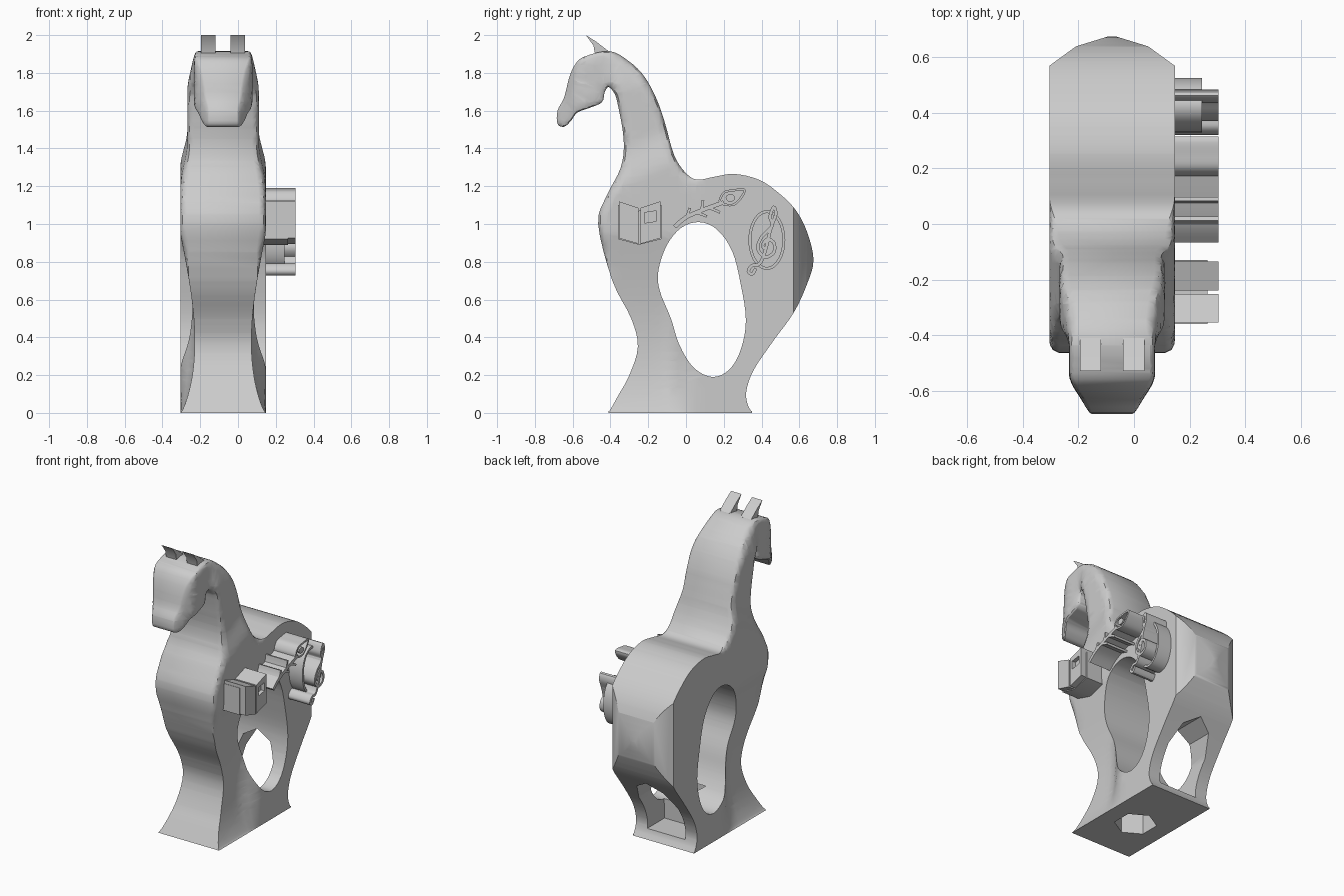
import bpy, bmesh, math
from mathutils import Vector
from mathutils.geometry import intersect_point_line

if "Cube" in bpy.data.objects:
    bpy.data.objects.remove(bpy.data.objects["Cube"])

CX = -0.079      # middle plane of the body
SIDE = 0.147     # flat side that carries the reliefs

stone = bpy.data.materials.new("plain grey")
stone.use_nodes = True
grey = (0.6, 0.6, 0.6, 1)
stone.diffuse_color = grey
stone.node_tree.nodes["Principled BSDF"].inputs["Base Color"].default_value = grey


def ramp(a, b, t):
    """Smooth step from 0 at a to 1 at b."""
    t = max(0, min(1, (t - a) / (b - a)))
    return t * t * (3 - 2 * t)


def spline(pts, steps=4, closed=False):
    """Smooth path through the points."""
    p = [Vector(q) for q in pts]
    n = len(p)
    pick = (lambda i: p[i % n]) if closed else (lambda i: p[max(0, min(n - 1, i))])
    out = []
    for i in range(n if closed else n - 1):
        a, b, c, d = (pick(i + k) for k in (-1, 0, 1, 2))
        for s in range(steps):
            t = s / steps
            out.append(0.5 * (2 * b + (c - a) * t + (2 * a - 5 * b + 4 * c - d) * t ** 2
                              + (3 * b - a - 3 * c + d) * t ** 3))
    return out if closed else out + [p[-1]]


def finish(name, bm, smooth=True):
    bmesh.ops.recalc_face_normals(bm, faces=bm.faces[:])
    me = bpy.data.meshes.new(name)
    bm.to_mesh(me)
    bm.free()
    me.materials.append(stone)
    ob = bpy.data.objects.new(name, me)
    bpy.context.collection.objects.link(ob)
    if smooth:
        shade(ob)
    return ob


def activate(ob):
    bpy.ops.object.select_all(action='DESELECT')
    ob.select_set(True)
    bpy.context.view_layer.objects.active = ob


def shade(ob):
    activate(ob)
    bpy.ops.object.shade_smooth_by_angle(angle=math.radians(32))


def extrude(bm, faces, vec):
    geo = bmesh.ops.extrude_face_region(bm, geom=faces)["geom"]
    moved = [v for v in geo if isinstance(v, bmesh.types.BMVert)]
    bmesh.ops.translate(bm, verts=moved, vec=vec)


def prism(name, pts, vec, smooth=False):
    bm = bmesh.new()
    face = bm.faces.new([bm.verts.new(p) for p in pts])
    extrude(bm, [face], vec)
    return finish(name, bm, smooth)


def relief(name, pts, x0, x1):
    """Polygon in the side plane raised from x0 to x1."""
    return prism(name, [(x0, y, z) for y, z in pts], (x1 - x0, 0, 0), True)


def ribbon(name, pts, wide, x1, closed=False):
    """Narrow strip along a smooth path, raised from the side."""
    path = spline(pts, 5, closed)
    n = len(path)
    bm = bmesh.new()
    rows = []
    for i, p in enumerate(path):
        a = path[(i - 1) % n] if closed else path[max(0, i - 1)]
        b = path[(i + 1) % n] if closed else path[min(n - 1, i + 1)]
        t = (b - a).normalized() * wide / 2
        rows.append([bm.verts.new((SIDE - 0.01, p.x + k * t.y, p.y - k * t.x)) for k in (1, -1)])
    faces = []
    for i in range(n if closed else n - 1):
        a, b = rows[i], rows[(i + 1) % n]
        faces.append(bm.faces.new((a[0], a[1], b[1], b[0])))
    extrude(bm, faces, (x1 - SIDE + 0.01, 0, 0))
    return finish(name, bm)


def cut(ob, cutter, operation):
    mod = ob.modifiers.new("cut", 'BOOLEAN')
    mod.object, mod.operation, mod.solver = cutter, operation, 'EXACT'
    activate(ob)
    bpy.ops.object.modifier_apply(modifier=mod.name)
    bpy.data.objects.remove(cutter)


# Side profile of the horse, from the front foot over the head to the back foot
outline = spline([
    (-.41, 0), (-.36, .09), (-.3, .2), (-.255, .35), (-.29, .5), (-.39, .7), (-.465, 1),
    (-.42, 1.15), (-.345, 1.3), (-.33, 1.45), (-.365, 1.65), (-.385, 1.7), (-.41, 1.725),
    (-.43, 1.7), (-.445, 1.645), (-.51, 1.615), (-.575, 1.59), (-.61, 1.545),
    (-.645, 1.515), (-.68, 1.53), (-.68, 1.6), (-.645, 1.67), (-.62, 1.77), (-.59, 1.84),
    (-.54, 1.885), (-.405, 1.915), (-.3, 1.86), (-.22, 1.78), (-.155, 1.66), (-.11, 1.53),
    (-.065, 1.37), (-.01, 1.28), (.055, 1.235), (.15, 1.25), (.255, 1.265), (.385, 1.235),
    (.49, 1.165), (.58, 1.075), (.64, .96), (.675, .81), (.64, .68), (.57, .53),
    (.465, .385), (.36, .23), (.32, .12), (.325, .05), (.35, 0)])
opening = spline([
    (.07, 1.01), (.165, .97), (.245, .855), (.29, .68), (.317, .49), (.29, .335), (.23, .23),
    (.14, .19), (.04, .24), (-.035, .36), (-.08, .5), (-.14, .65), (-.145, .76), (-.1, .89),
    (-.025, .98)], 4, True)
ROUND = 0.045


def softness(y, z):
    """How rounded the outer edge is: chest, neck and head only."""
    return ramp(.7, .9, z) * ramp(.1, -.05, y) * (1 - .5 * ramp(-.36, -.44, y) * ramp(1.45, 1.5, z))


def half_width(y, z):
    h = .226 - .037 * ramp(1.22, 1.45, z - .5 * (y + .25)) - .033 * ramp(1.7, 1.92, z)
    head = ramp(-.36, -.44, y) * ramp(1.45, 1.5, z)
    h += (.155 - h) * head - .065 * head * ramp(-.54, -.69, y)
    if 0 < z < .95:      # waist of the front leg
        h -= .076 * ramp(.05, -.12, y) * math.sin(math.pi * (z / .95) ** .75)
    w = softness(y, z)
    if w > 0:
        p = Vector((y, z))
        d = ROUND
        for a, b in zip(outline, outline[1:]):
            q, t = intersect_point_line(p, a, b)[:2]
            near = a if t < 0 else b if t > 1 else q.to_2d()
            d = min(d, (p - near).length)
        h -= w * (ROUND - math.sqrt(max(0, ROUND ** 2 - (ROUND - d) ** 2))) * .8
    return h


def horse_body():
    bm = bmesh.new()
    n = len(outline)
    rings = []
    for depth in (0, .25, 1):
        ring = []
        for i, p in enumerate(outline):
            t = (outline[(i + 1) % n] - outline[i - 1]).normalized()
            q = p + Vector((t.y, -t.x)) * depth * ROUND * max(.2, softness(*p))
            ring.append(bm.verts.new((1, q.x, q.y)))
        rings.append(ring)
    for a, b in zip(rings, rings[1:]):
        for i in range(n):
            j = (i + 1) % n
            bm.faces.new((a[i], a[j], b[j], b[i]))
    hole = [bm.verts.new((1, p.x, p.y)) for p in opening]
    edges = [bm.edges.new((hole[i - 1], hole[i])) for i in range(len(hole))]
    edges += [bm.edges.get((rings[-1][i - 1], rings[-1][i])) for i in range(n)]
    bmesh.ops.triangle_fill(bm, edges=edges, use_beauty=True, normal=(1, 0, 0))
    # Grid cuts give the flank enough points to be shaped
    for axis, start, count in ((Vector((0, 1, 0)), -.68, 28), (Vector((0, 0, 1)), .03, 39)):
        for k in range(count):
            geo = bm.verts[:] + bm.edges[:] + bm.faces[:]
            bmesh.ops.bisect_plane(bm, geom=geo, plane_co=axis * (start + k * .049),
                                   plane_no=axis, dist=1e-4)
    extrude(bm, bm.faces[:], (-2, 0, 0))
    for v in bm.verts:
        v.co.x = CX + v.co.x * half_width(v.co.y, v.co.z)
    return finish("horse_body", bm, False)


def mirrored(half):
    """Complete a half outline that ends on the middle line."""
    return half + [(-a, b) for a, b in reversed(half[:-1])]


body = horse_body()

# Rump tapers to a blunt vertical ridge
plan = mirrored([(.3, -1), (.3, .51), (.226, .57), (.13, .64), (0, .68)])
cut(body, prism("rump_cutter", [(CX + x, y, -.1) for x, y in plan], (0, 0, 2.3)), 'INTERSECT')

# Arch between the back legs
arch = mirrored([(.14, .06), (.145, .3), (.1, .42), (0, .48)])
cut(body, prism("arch_cutter", [(CX + x, .14, z) for x, z in arch], (0, .7, 0)), 'DIFFERENCE')

# Six-sided socket under the foot
hexagon = [(CX + .13 * math.sin(k * math.pi / 3), -.08 + .13 * math.cos(k * math.pi / 3), -.05)
           for k in range(6)]
cut(body, prism("socket_cutter", hexagon, (0, 0, .33)), 'DIFFERENCE')
shade(body)

# Ears
ear = [(-.53, 2), (-.475, 1.965), (-.41, 1.915), (-.43, 1.88), (-.48, 1.89), (-.49, 1.945)]
for name, x in (("right_ear", -.195), ("left_ear", -.04)):
    relief(name, ear, x, x + .077)

# Open book
relief("book_cover", [(-.36, 1.1), (-.25, 1.07), (-.13, 1.1), (-.13, .92), (-.25, .89), (-.36, .92)],
       SIDE - .01, .265)
relief("book_left_page", [(-.355, 1.12), (-.252, 1.085), (-.252, .895), (-.355, .925)], SIDE, .305)
page = relief("book_right_page", [(-.24, 1.085), (-.135, 1.12), (-.135, .925), (-.24, .895)],
              SIDE, .305)
cut(page, relief("page_cutter", [(-.22, 1.06), (-.155, 1.07), (-.155, 1.015), (-.22, 1.005)],
                 .28, .4), 'DIFFERENCE')

# Branch with twigs and a bud
ribbon("branch_stem", [(-.06, .985), (0, 1.035), (.09, 1.075), (.2, 1.115)], .022, .305)
for i, (y, z, dy, dz) in enumerate([(0, 1.035, .02, .05), (.05, 1.06, .06, -.02),
                                    (.08, 1.07, .01, .055), (.12, 1.085, .06, -.025)]):
    ribbon(f"branch_twig_{i + 1}", [(y, z), (y + dy * .6, z + dz * .5), (y + dy, z + dz)], .014, .305)
bud = [(.18, 1.115), (.2, 1.165), (.25, 1.178), (.31, 1.18), (.28, 1.125), (.24, 1.1)]
ribbon("bud_rim", bud, .012, .305, True)
relief("bud_eye", [(.235 + .025 * math.cos(k * math.pi / 6), 1.138 + .02 * math.sin(k * math.pi / 6))
                   for k in range(12)], SIDE - .01, .305)

# Oval ring with a musical clef
oval = [(.428 + .09 * math.cos(k * math.pi / 8), .915 + .15 * math.sin(k * math.pi / 8))
        for k in range(16)]
ribbon("oval_ring", oval, .015, .245, True)
ribbon("clef", [(.37, .765), (.35, .735), (.33, .75), (.35, .78), (.39, .79), (.42, .86), (.45, .98),
                (.475, 1.05), (.465, 1.09), (.445, 1.04), (.455, .99), (.4, .93), (.38, .87),
                (.42, .825), (.465, .85), (.465, .9), (.43, .92), (.405, .885), (.425, .865)],
       .017, .305)
